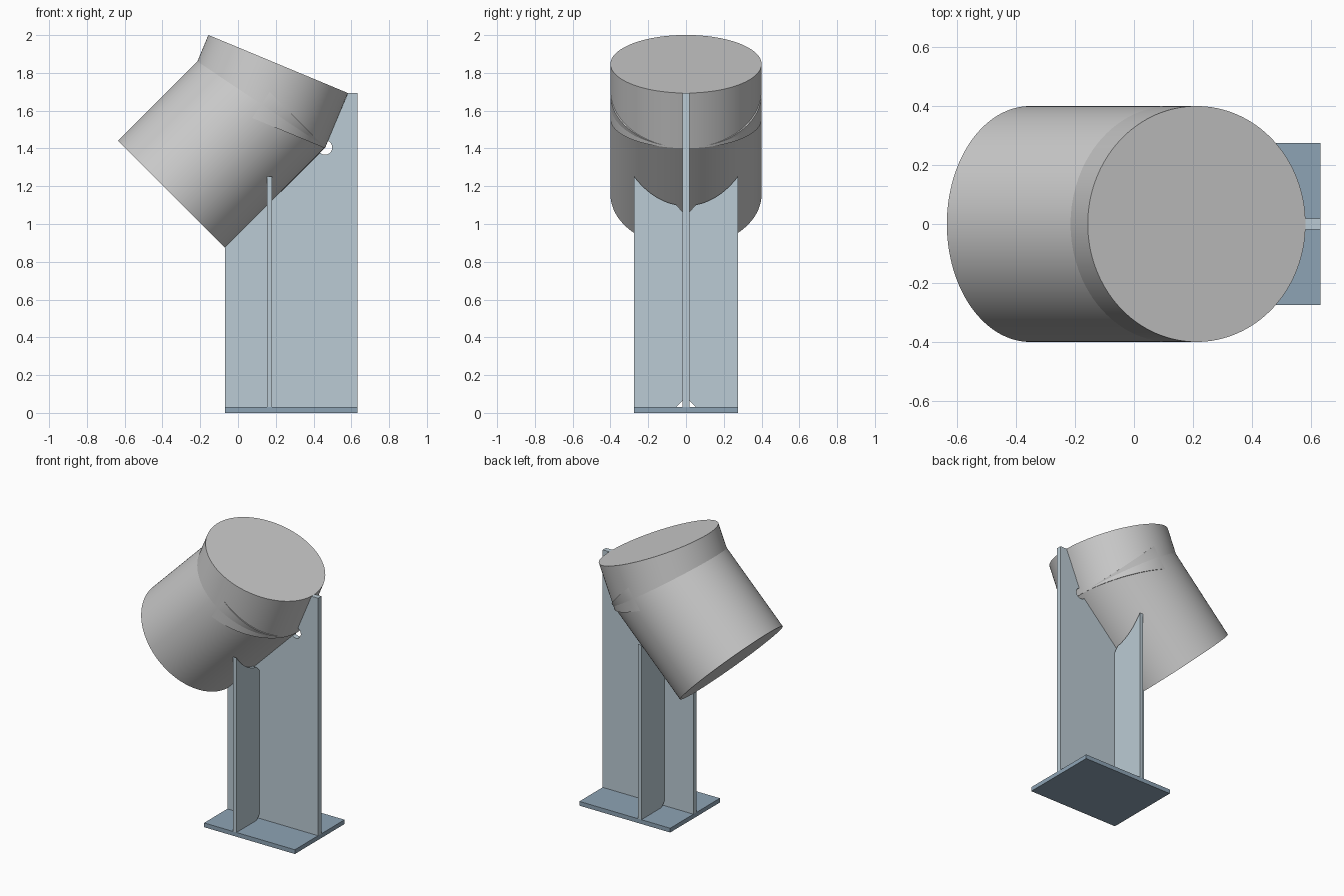
import bpy, bmesh
from math import sin, cos, radians, sqrt
from mathutils import Vector

if "Cube" in bpy.data.objects:
    bpy.data.objects.remove(bpy.data.objects["Cube"])


def material(name, rgb):
    m = bpy.data.materials.new(name)
    m.diffuse_color = (*rgb, 1)
    m.use_nodes = True
    m.node_tree.nodes["Principled BSDF"].inputs["Base Color"].default_value = m.diffuse_color
    return m


plate_mat = material("dark_steel", (0.27, 0.37, 0.46))
web_mat = material("light_steel", (0.50, 0.60, 0.66))


def pipe(name, start, end, radius=0.4):
    a, b = Vector(start), Vector(end)
    d = b - a
    bpy.ops.mesh.primitive_cylinder_add(
        vertices=128, radius=radius, depth=d.length, location=(a + b) / 2,
        rotation=d.to_track_quat('Z', 'Y').to_euler())
    bpy.context.object.name = name
    bpy.ops.object.shade_smooth_by_angle()


def extrude(name, points, offset, mat):
    """Solid plate from an outline, thickened along offset."""
    bm = bmesh.new()
    face = bm.faces.new([bm.verts.new(p) for p in points])
    res = bmesh.ops.extrude_face_region(bm, geom=[face], use_keep_orig=True)
    moved = [g for g in res["geom"] if isinstance(g, bmesh.types.BMVert)]
    bmesh.ops.translate(bm, verts=moved, vec=offset)
    bmesh.ops.recalc_face_normals(bm, faces=bm.faces[:])
    mesh = bpy.data.meshes.new(name)
    bm.to_mesh(mesh)
    bm.free()
    mesh.materials.append(mat)
    bpy.context.collection.objects.link(bpy.data.objects.new(name, mesh))


# Two overlapping pipe segments forming the bend
pipe("lower_pipe", (-0.352, 0, 1.158), (0.178, 0, 1.688))
pipe("upper_pipe", (0.091, 0, 1.555), (0.2125, 0, 1.847))

X0, X1, HALF_Y, BASE, T = -0.07, 0.633, 0.275, 0.03, 0.018

# Base plate
extrude("base_plate", [(X0, -HALF_Y, 0), (X1, -HALF_Y, 0), (X1, HALF_Y, 0),
                       (X0, HALF_Y, 0)], (0, 0, BASE), plate_mat)

# Main web follows the pipe underside, with a round relief at the bend
web = [(X0, -T, BASE), (X1, -T, BASE), (X1, -T, 1.693), (0.582, -T, 1.693)]
for i in range(25):
    a = radians(67.5 - i * 202.5 / 24)
    web.append((0.461 + 0.038 * cos(a), -T, 1.405 + 0.038 * sin(a)))
web.append((X0, -T, 0.875))
extrude("main_web", web, (0, 2 * T, 0), web_mat)

# Cross ribs: saddle-cut tops, clipped inner corners top and bottom
RIB_X, CLIP = 0.153, 0.034


def saddle(y):
    return RIB_X + 1.51 - sqrt(2) * sqrt(0.16 - y * y)


for side, label in ((-1, "front_rib"), (1, "back_rib")):
    rib = [(T + CLIP, BASE), (HALF_Y, BASE)]
    for i in range(21):
        y = HALF_Y + (T + CLIP - HALF_Y) * i / 20
        rib.append((y, saddle(y)))
    rib += [(T, saddle(T) - CLIP), (T, BASE + CLIP)]
    extrude(label, [(RIB_X, side * y, z) for y, z in rib], (0.028, 0, 0), web_mat)
